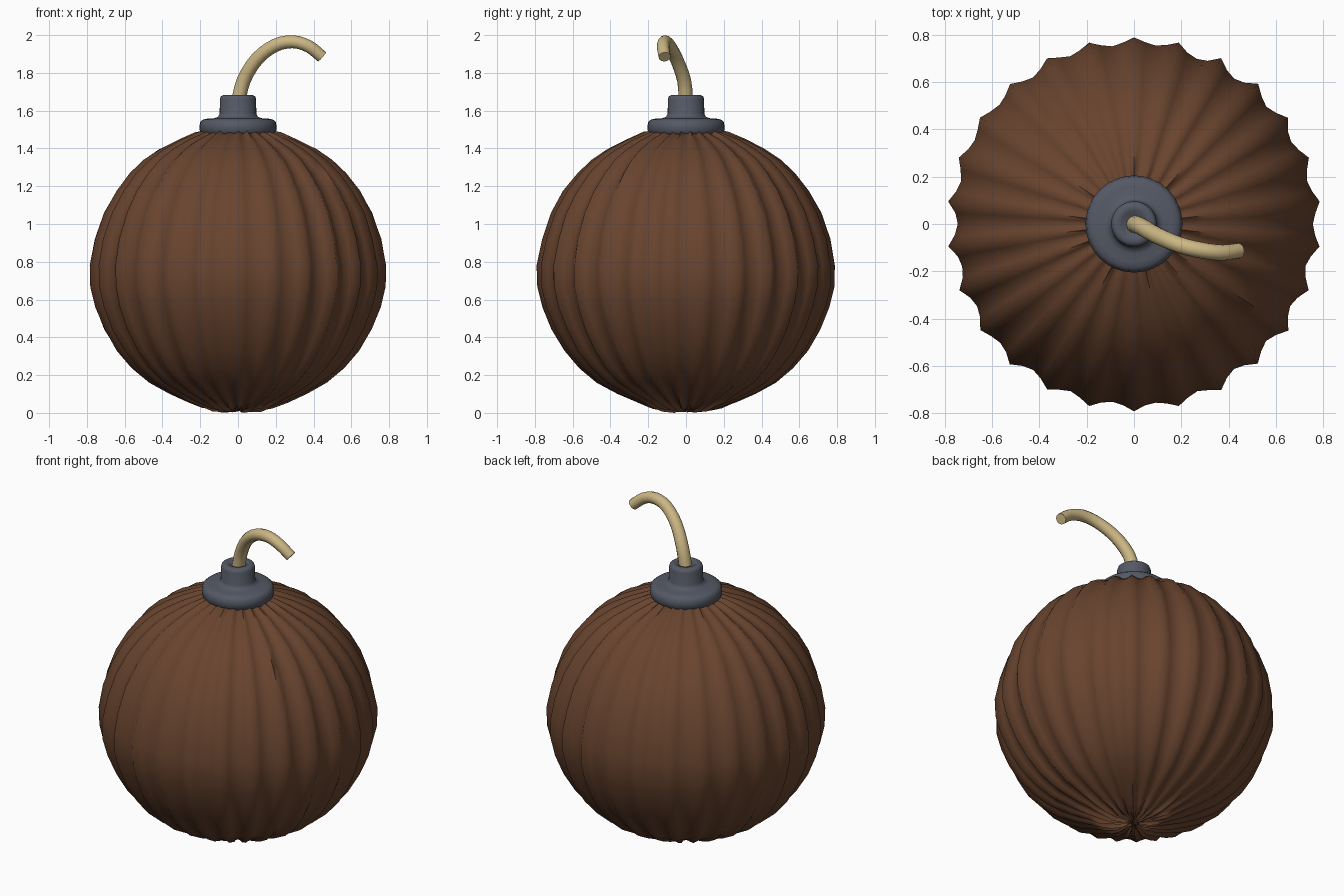
import bpy, bmesh, math, random
from mathutils import Vector

random.seed(4)
if "Cube" in bpy.data.objects:
    bpy.data.objects.remove(bpy.data.objects["Cube"], do_unlink=True)


def material(name, rgb):
    m = bpy.data.materials.new(name)
    m.use_nodes = True
    m.diffuse_color = (*rgb, 1)
    m.node_tree.nodes["Principled BSDF"].inputs["Base Color"].default_value = (*rgb, 1)
    return m


brown = material("brown", (0.14, 0.058, 0.028))
grey = material("slate grey", (0.09, 0.1, 0.13))
tan = material("pale tan", (0.60, 0.47, 0.23))


def finish(name, bm, mat, angle):
    bmesh.ops.recalc_face_normals(bm, faces=bm.faces)
    mesh = bpy.data.meshes.new(name)
    bm.to_mesh(mesh)
    bm.free()
    ob = bpy.data.objects.new(name, mesh)
    bpy.context.collection.objects.link(ob)
    mesh.materials.append(mat)
    bpy.ops.object.select_all(action='DESELECT')
    ob.select_set(True)
    bpy.context.view_layer.objects.active = ob
    bpy.ops.object.shade_smooth_by_angle(angle=math.radians(angle))
    return ob


def skin(rings):
    """Join equal rings of points into a closed, capped surface."""
    bm = bmesh.new()
    loops = [[bm.verts.new(p) for p in ring] for ring in rings]
    n = len(loops[0])
    for a, b in zip(loops, loops[1:]):
        for i in range(n):
            j = (i + 1) % n
            bm.faces.new((a[i], a[j], b[j], b[i]))
    bm.faces.new(loops[0])
    bm.faces.new(loops[-1])
    return bm


def spline(points, steps):
    """Catmull-Rom samples through the points."""
    p = [Vector(q) for q in points]
    p = [2 * p[0] - p[1]] + p + [2 * p[-1] - p[-2]]
    out = []
    for a, b, c, d in zip(p, p[1:], p[2:], p[3:]):
        for k in range(steps):
            t = k / steps
            out.append(b + (c - a) * t / 2 + (2 * a - 5 * b + 4 * c - d) * t * t / 2
                       + (3 * b - a - 3 * c + d) * t ** 3 / 2)
    return out + [p[-2]]


# Pleated round body, gathered at both poles
PLEATS, PER = 26, 4
COUNT = PLEATS * PER
outline = spline([(0.03, 0.02, 0), (0.13, 0.018, 0), (0.26, 0.06, 0), (0.475, 0.16, 0),
                  (0.645, 0.33, 0), (0.76, 0.56, 0), (0.79, 0.78, 0), (0.715, 1.06, 0),
                  (0.575, 1.27, 0), (0.42, 1.395, 0), (0.22, 1.48, 0), (0.08, 1.5, 0)], 2)
depth = [random.uniform(0.75, 1.25) for _ in range(PLEATS)]
rings = []
for r, z, _ in outline:
    gather = max(0, 1 - r / 0.4)
    ring = []
    for i in range(COUNT):
        a = math.tau * i / COUNT + math.pi / 2
        fold = abs(math.sin(math.pi * i / PER)) * depth[i // PER]
        inset = fold * min(0.038, r * 0.11)
        rough = 0.0025 + 0.012 * gather
        rr = max(0.015, r - inset + random.uniform(-rough, rough))
        dz = (0.5 - fold) * 0.022 * gather * (1 if z > 0.8 else -1)
        dz += random.uniform(-1, 1) * 0.01 * gather
        ring.append((rr * math.cos(a), rr * math.sin(a), max(0, z + dz)))
    rings.append(ring)
finish("pleated_body", skin(rings), brown, 75)

# Rounded collar with a short neck
profile = [(0.15, 1.46), (0.188, 1.472), (0.202, 1.49), (0.205, 1.515), (0.2, 1.54),
           (0.185, 1.553), (0.16, 1.558), (0.125, 1.56), (0.106, 1.567), (0.097, 1.585),
           (0.096, 1.66), (0.091, 1.675), (0.08, 1.682), (0.055, 1.682), (0.045, 1.672)]
rings = [[(r * math.cos(math.tau * i / 32), r * math.sin(math.tau * i / 32), z)
          for i in range(32)] for r, z in profile]
finish("collar", skin(rings), grey, 50)

# Curved cord
path = spline([(0, 0, 1.64), (0.03, -0.01, 1.76), (0.1, -0.05, 1.873), (0.195, -0.09, 1.945),
               (0.29, -0.112, 1.965), (0.375, -0.121, 1.94), (0.445, -0.113, 1.885)], 3)
rings = []
for i, p in enumerate(path):
    along = (path[min(i + 1, len(path) - 1)] - path[max(i - 1, 0)]).normalized()
    side = along.cross(Vector((0, 1, 0))).normalized()
    up = side.cross(along)
    radius = 0.038 - 0.006 * i / len(path)
    rings.append([p + radius * (side * math.cos(t) + up * math.sin(t))
                  for t in (math.tau * k / 12 for k in range(12))])
finish("cord", skin(rings), tan, 50)
